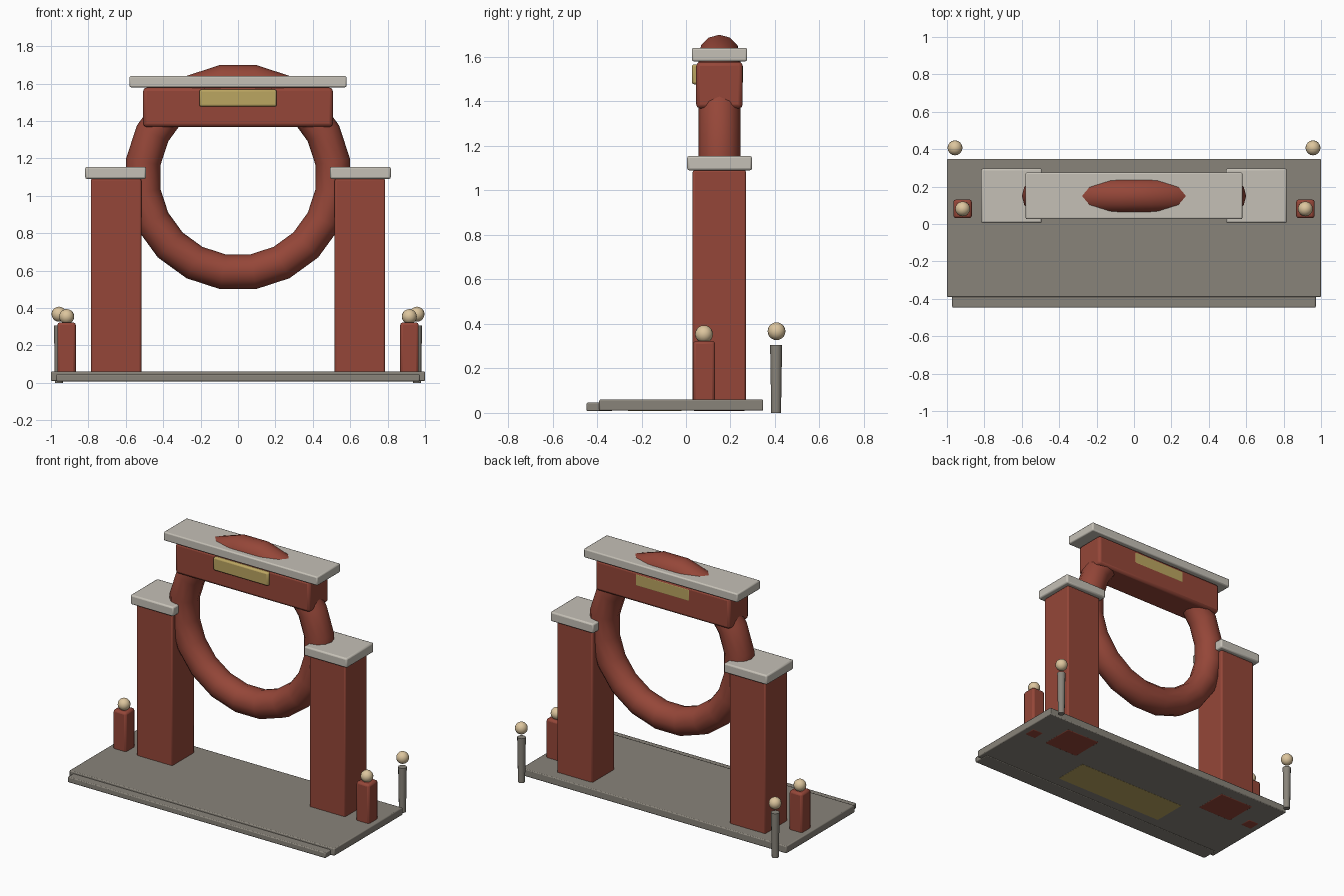
import bpy, math

if "Cube" in bpy.data.objects:
    bpy.data.objects.remove(bpy.data.objects["Cube"])


def material(name, rgb):
    m = bpy.data.materials.new(name)
    m.diffuse_color = (*rgb, 1)
    m.use_nodes = True
    m.node_tree.nodes["Principled BSDF"].inputs["Base Color"].default_value = m.diffuse_color
    return m


RED = material("red_paint", (0.30, 0.062, 0.04))
STONE = material("pale_stone", (0.56, 0.53, 0.47))
FLOOR = material("floor_stone", (0.25, 0.23, 0.195))
GOLD = material("gold", (0.50, 0.38, 0.12))
GLOW = material("lamp_glass", (0.72, 0.56, 0.34))


def finish(name, mat):
    ob = bpy.context.object
    ob.name = name
    ob.data.materials.append(mat)
    bpy.ops.object.shade_smooth_by_angle(angle=math.radians(40))
    return ob


def box(name, mat, x, y, z, bevel=0.01):
    """Bevelled box from (min, max) ranges."""
    ranges = (x, y, z)
    bpy.ops.mesh.primitive_cube_add(size=1, location=[(a + b) / 2 for a, b in ranges])
    bpy.context.object.scale = [b - a for a, b in ranges]
    bpy.ops.object.transform_apply(location=False, rotation=False, scale=True)
    ob = finish(name, mat)
    if bevel:
        mod = ob.modifiers.new("soft_edges", "BEVEL")
        mod.width = bevel
        mod.segments = 2
    return ob


def ball(name, x, y, z, r=0.04):
    bpy.ops.mesh.primitive_uv_sphere_add(segments=16, ring_count=10, radius=r, location=(x, y, z))
    return finish(name, GLOW)


# Platform, front step and inlay under the platform
box("platform", FLOOR, (-1, 1), (-0.39, 0.347), (0.01, 0.06), 0.006)
box("front_step", FLOOR, (-0.972, 0.972), (-0.447, -0.33), (0.008, 0.046), 0.006)
box("floor_inlay", GOLD, (-0.42, 0.42), (-0.26, -0.02), (0.009, 0.03), 0)

# Round moon-gate ring, flat segment at the bottom
bpy.ops.mesh.primitive_torus_add(major_segments=20, minor_segments=12,
                                 major_radius=0.513, minor_radius=0.094,
                                 location=(0, 0.15, 1.1),
                                 rotation=(math.pi / 2, math.radians(9), 0))
finish("gate_ring", RED)

# Lintel, roof slab and plaque that shows on both faces
box("lintel", RED, (-0.507, 0.507), (0.046, 0.255), (1.368, 1.578), 0.018)
box("roof_slab", STONE, (-0.58, 0.58), (0.026, 0.275), (1.58, 1.64), 0.008)
box("plaque", GOLD, (-0.207, 0.207), (0.026, 0.256), (1.477, 1.567), 0.01)

# Everything that repeats on the left and right
for side, s in (("left", -1), ("right", 1)):
    def span(a, b):
        return tuple(sorted((s * a, s * b)))

    box(f"{side}_pillar", RED, span(0.517, 0.787), (0.03, 0.27), (0.008, 1.092), 0.01)
    box(f"{side}_pillar_cap", STONE, span(0.492, 0.817), (0.005, 0.297), (1.09, 1.155), 0.01)

    # Short bollard with ball finial
    box(f"{side}_bollard", RED, span(0.867, 0.966), (0.031, 0.131), (0.008, 0.323), 0.014)
    ball(f"{side}_bollard_ball", s * 0.916, 0.081, 0.354)

    # Rear lamp: slim post flaring upward, globe floating above
    bpy.ops.mesh.primitive_cone_add(vertices=12, radius1=0.022, radius2=0.027, depth=0.305,
                                    location=(s * 0.957, 0.405, 0.1525))
    finish(f"{side}_lamp_post", FLOOR)
    ball(f"{side}_lamp_globe", s * 0.957, 0.407, 0.367)
